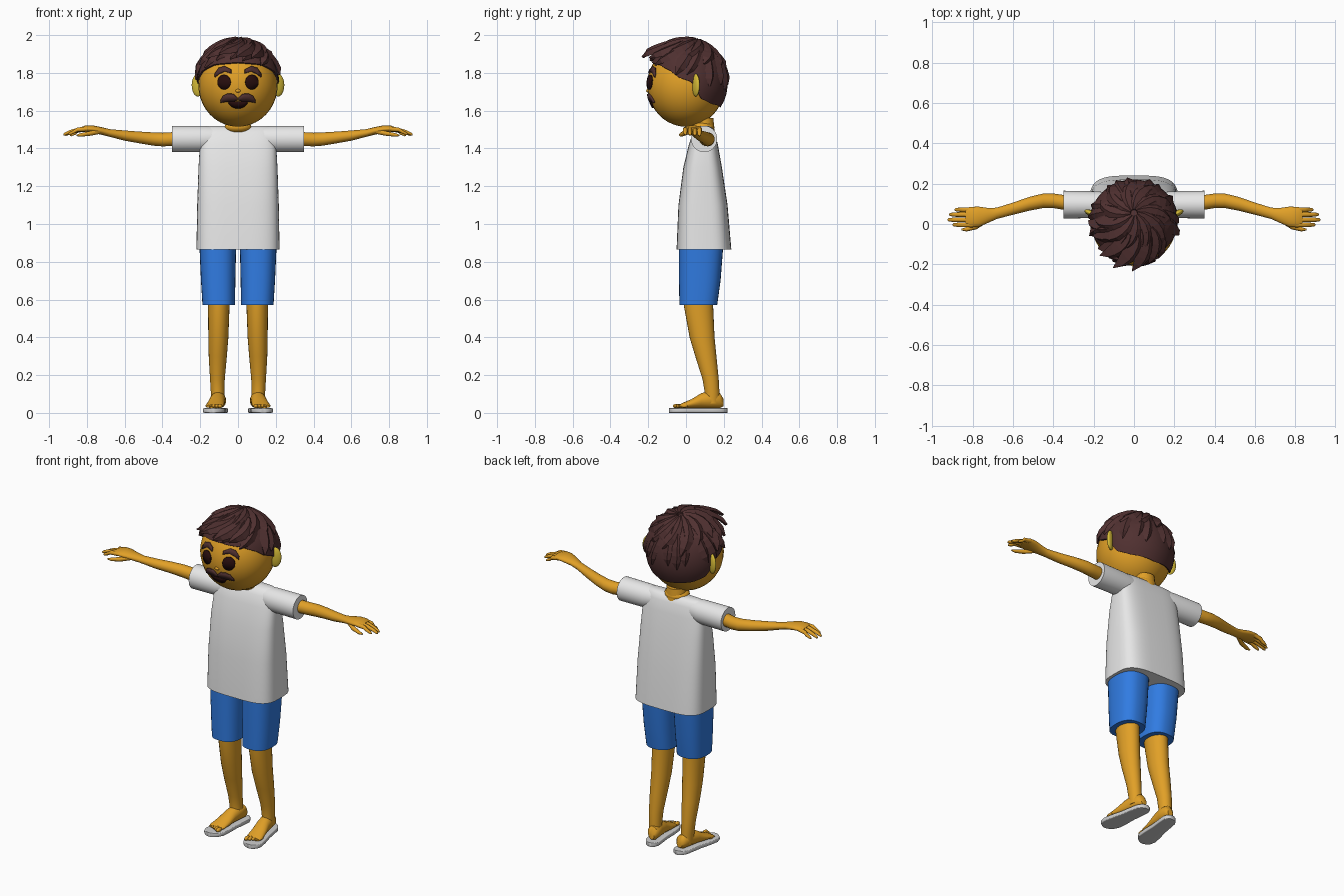
import bpy, bmesh, math, random
from mathutils import Vector, Matrix

random.seed(4)
if "Cube" in bpy.data.objects:
    bpy.data.objects.remove(bpy.data.objects["Cube"], do_unlink=True)


def material(name, *rgb):
    m = bpy.data.materials.new(name)
    m.use_nodes = True
    m.diffuse_color = (*rgb, 1)
    m.node_tree.nodes["Principled BSDF"].inputs["Base Color"].default_value = (*rgb, 1)
    return m


skin = material("skin", .75, .35, .02)
ear_yellow = material("ear_yellow", .7, .52, .04)
white = material("shirt_white", .8, .8, .8)
blue = material("shorts_blue", .03, .2, .76)
grey = material("sandal_grey", .62, .62, .62)
brown = material("hair_brown", .08, .03, .03)
dark = material("eye_dark", .02, .004, .004)

HEAD = Vector((0, 0, 1.735))
SIZE = Vector((.21, .205, .22))


def finish(name, bm, mat, smooth=True):
    bmesh.ops.recalc_face_normals(bm, faces=bm.faces)
    mesh = bpy.data.meshes.new(name)
    bm.to_mesh(mesh)
    bm.free()
    mesh.materials.append(mat)
    ob = bpy.data.objects.new(name, mesh)
    bpy.context.collection.objects.link(ob)
    if smooth:
        bpy.ops.object.select_all(action='DESELECT')
        ob.select_set(True)
        bpy.context.view_layer.objects.active = ob
        bpy.ops.object.shade_smooth_by_angle(angle=math.radians(45))
    return ob


def bridge(bm, rings, cap=True):
    n = len(rings[0])
    for a, b in zip(rings, rings[1:]):
        for i in range(n):
            j = (i + 1) % n
            bm.faces.new((a[i], a[j], b[j], b[i]))
    if cap:
        bm.faces.new(rings[0])
        bm.faces.new(rings[-1])


def tube(name, axis, stations, mat, s=1, power=2, n=24):
    """Loft superellipse rings (x, y, z, radius, radius) along an axis; s mirrors x."""
    u, v = {'x': ((0, 1, 0), (0, 0, 1)), 'y': ((1, 0, 0), (0, 0, 1)),
            'z': ((1, 0, 0), (0, 1, 0))}[axis]
    bm = bmesh.new()
    rings = []
    for x, y, z, ru, rv in stations:
        ring = []
        for i in range(n):
            t = math.tau * i / n
            a, b = (math.copysign(abs(f) ** (2 / power), f) for f in (math.cos(t), math.sin(t)))
            p = Vector((x, y, z)) + Vector(u) * ru * a + Vector(v) * rv * b
            ring.append(bm.verts.new((p.x * s, p.y, p.z)))
        rings.append(ring)
    bridge(bm, rings)
    return finish(name, bm, mat)


def ball(name, centre, radii, mat, yaw=0):
    bm = bmesh.new()
    bmesh.ops.create_uvsphere(bm, u_segments=32, v_segments=20, radius=1)
    bm.transform(Matrix.Translation(centre) @ Matrix.Rotation(yaw, 4, 'Z')
                 @ Matrix.Diagonal((*radii, 1)))
    return finish(name, bm, mat)


def face_plate(name, columns, mat, s=1):
    """Thin plate wrapped on the face from (x, low z, high z) columns."""
    bm = bmesh.new()
    rows = []
    for x, lo, hi in columns:
        row = []
        for z in (lo, (lo + hi) / 2, hi):
            k = 1 - (x / SIZE.x) ** 2 - ((z - HEAD.z) / SIZE.z) ** 2
            row.append(bm.verts.new((x * s, -SIZE.y * math.sqrt(k) - .004, z)))
        rows.append(row)
    for a, b in zip(rows, rows[1:]):
        for i in range(2):
            bm.faces.new((a[i], a[i + 1], b[i + 1], b[i]))
    ob = finish(name, bm, mat)
    mod = ob.modifiers.new("thickness", 'SOLIDIFY')
    mod.thickness, mod.offset = .008, 0


# Head, neck and nose
ball("head", HEAD, SIZE, skin)
ball("nose", (0, -.202, 1.705), (.014, .009, .009), skin)
tube("neck", 'z', [(0, .1, 1.44, .065, .055), (0, .09, 1.56, .055, .055)], skin)
ball("neckline", (0, .085, 1.512), (.072, .065, .036), skin)

# Shirt body
tube("shirt_body", 'z', [
    (0, .095, .865, .22, .145), (0, .09, 1.1, .216, .13), (0, .088, 1.3, .209, .102),
    (0, .092, 1.42, .202, .077), (0, .095, 1.48, .19, .06), (0, .098, 1.505, .18, .045),
    (0, .1, 1.518, .165, .025)], white, power=3.6, n=48)

# Mouth
face_plate("mouth", [(-.05, 1.64, 1.65), (-.035, 1.623, 1.65), (-.015, 1.614, 1.648),
                     (.015, 1.614, 1.648), (.035, 1.623, 1.65), (.05, 1.64, 1.65)], dark)

for s, side in ((1, "left"), (-1, "right")):
    # Face details
    eye = []
    for i in range(13):
        t = math.pi * (i + .25) / 12.5
        h = .039 * math.sin(t)
        eye.append((.073 - .034 * math.cos(t), 1.751 - h, 1.751 + h))
    face_plate(side + "_eye", eye, dark, s)
    face_plate(side + "_eyebrow", [(.036, 1.798, 1.818), (.07, 1.808, 1.835),
                                   (.1, 1.795, 1.826), (.122, 1.777, 1.795)], brown, s)
    face_plate(side + "_moustache", [(.002, 1.655, 1.668), (.025, 1.65, 1.688), (.055, 1.648, 1.69),
                                     (.078, 1.645, 1.68), (.092, 1.642, 1.655)], brown, s)
    ball(side + "_ear", (s * .212, .052, 1.735), (.036, .015, .06), ear_yellow, s * .45)

    # Sleeve and arm
    tube(side + "_sleeve", 'x', [(.1, .096, 1.455, .055, .06), (.18, .096, 1.45, .066, .069),
                                 (.35, .096, 1.45, .069, .07)], white, s, n=32)
    tube(side + "_arm", 'x', [
        (.3, .1, 1.452, .037, .037), (.4, .115, 1.447, .036, .036), (.45, .115, 1.45, .036, .035),
        (.52, .1, 1.458, .034, .031), (.6, .076, 1.468, .03, .027), (.68, .053, 1.482, .028, .02),
        (.72, .043, 1.492, .036, .02), (.77, .036, 1.502, .05, .02), (.81, .034, 1.504, .051, .017),
        (.835, .033, 1.5, .045, .011)], skin, s)
    for name, y, end, drop in (("index", -.004, .9, 0), ("middle", .021, .925, .002),
                               ("ring", .047, .917, .004), ("little", .071, .89, .006)):
        tube(f"{side}_{name}_finger", 'x', [
            (.8, y, 1.503, .012, .012), (.85, y, 1.5 - drop, .012, .012),
            (end - .03, y, 1.488 - drop, .011, .01), (end - .007, y, 1.478 - drop, .008, .008),
            (end, y, 1.475 - drop, .003, .003)], skin, s, n=10)
    tube(side + "_thumb", 'x', [
        (.73, .02, 1.49, .014, .013), (.78, -.012, 1.48, .014, .013),
        (.83, -.026, 1.472, .011, .01), (.855, -.028, 1.469, .004, .004)], skin, s, n=10)

    # Shorts and leg
    tube(side + "_shorts", 'z', [(.102, .065, .57, .086, .1), (.105, .073, .7, .091, .11),
                                 (.107, .08, .88, .097, .117)], blue, s, power=2.5, n=32)
    tube(side + "_leg", 'z', [
        (.105, .138, .05, .034, .04), (.108, .138, .11, .036, .039), (.109, .13, .18, .039, .043),
        (.107, .105, .3, .048, .056), (.104, .085, .4, .053, .066), (.102, .067, .56, .057, .077),
        (.102, .067, .6, .057, .077)], skin, s)

    # Foot, toes and sandal, turned slightly outward
    def out(y):
        return .094 + (.2 - y) * .14

    tube(side + "_foot", 'y', [(out(y), y, z, rx, rz) for y, z, rx, rz in (
        (.198, .055, .018, .02), (.18, .065, .034, .04), (.13, .07, .038, .046),
        (.08, .064, .04, .04), (.03, .048, .045, .025), (-.02, .038, .048, .014),
        (-.035, .035, .042, .009))], skin, s)
    for i in range(5):
        y = -.048 + .009 * i
        r = .015 - .0015 * i
        ball(f"{side}_toe_{i + 1}", (s * (out(y) - .034 + .0185 * i), y, .036),
             (r * .8, .022, r * .8), skin)
    tube(side + "_sandal", 'y', [(out(y), y, .0125, rx, .0125) for y, rx in (
        (.22, .012), (.21, .03), (.185, .043), (.14, .045), (.08, .047), (.01, .056),
        (-.04, .058), (-.07, .046), (-.085, .026), (-.09, .01))], grey, s, power=8)


# Hair cap: a shell that follows the hairline from front to nape
HAIRLINE = [(0, 58), (40, 61), (65, 70), (80, 80), (100, 86), (112, 108), (135, 116), (180, 121)]


def hairline(deg):
    for (a, p), (b, q) in zip(HAIRLINE, HAIRLINE[1:]):
        if deg <= b:
            return p + (q - p) * (deg - a) / (b - a)
    return HAIRLINE[-1][1]


def direction(phi, az):
    return Vector((math.sin(phi) * math.sin(az), -math.sin(phi) * math.cos(az), math.cos(phi)))


def on_head(d, scale):
    return HEAD + Vector(a * b for a, b in zip(d, SIZE)) * scale


bm = bmesh.new()
rings = []
for k in range(1, 13):
    ring = []
    for i in range(60):
        az = math.tau * i / 60
        deg = math.degrees(az)
        phi = math.radians(hairline(min(deg, 360 - deg))) * k / 12
        ring.append(bm.verts.new(on_head(direction(phi, az), 1.1 - .06 * (k / 12) ** 3)))
    rings.append(ring)
rings.append([bm.verts.new(HEAD + (v.co - HEAD) * .95) for v in rings[-1]])
bridge(bm, rings)
finish("hair_cap", bm, brown)

# Hair locks: faceted tapering blades growing from a crown set back on the head
TILT = Matrix.Rotation(math.radians(-14), 3, 'X')


def lock(bm, az, sweep, start, end, width, lift, flare):
    mids = [TILT @ direction(math.radians(start + (end - start) * k / 6),
                             math.radians(az + sweep * (k / 6) ** 1.5)) for k in range(7)]
    rings = []
    for k, d in enumerate(mids):
        along = mids[min(k + 1, 6)] - mids[max(k - 1, 0)]
        across = along.cross(d).normalized()
        w = width * (.55, .85, 1, 1, .85, .55, .05)[k]
        h = 1 + lift + flare * (k / 6) ** 2
        thick = .07 if k < 6 else .01
        rings.append([bm.verts.new(on_head((d + across * x).normalized(), h + t)) for x, t in (
            (-w, -.02), (-w * .25, thick), (w, -.01), (0, -.06))])
    bridge(bm, rings)


bm = bmesh.new()
for i in range(18):                       # lower layer all round
    az = i * 20 + random.uniform(-4, 4)
    front = math.cos(math.radians(az))
    lock(bm, az, -30 if front > .3 else random.uniform(-14, 8), 22,
         (72 if front > .3 else 80) + random.uniform(-5, 6), .2, .07, .05 if front > 0 else .02)
for i in range(11):                       # upper layer
    lock(bm, i * 360 / 11 + 8, -28, 4, random.uniform(50, 62), .22, .1, .02)
for az, end, flare in ((28, 73, .24), (8, 70, .3), (-12, 69, .2), (48, 70, .12)):   # fringe
    lock(bm, az, -30, 28, end, .2, .09, flare)
finish("hair_locks", bm, brown, smooth=False)
